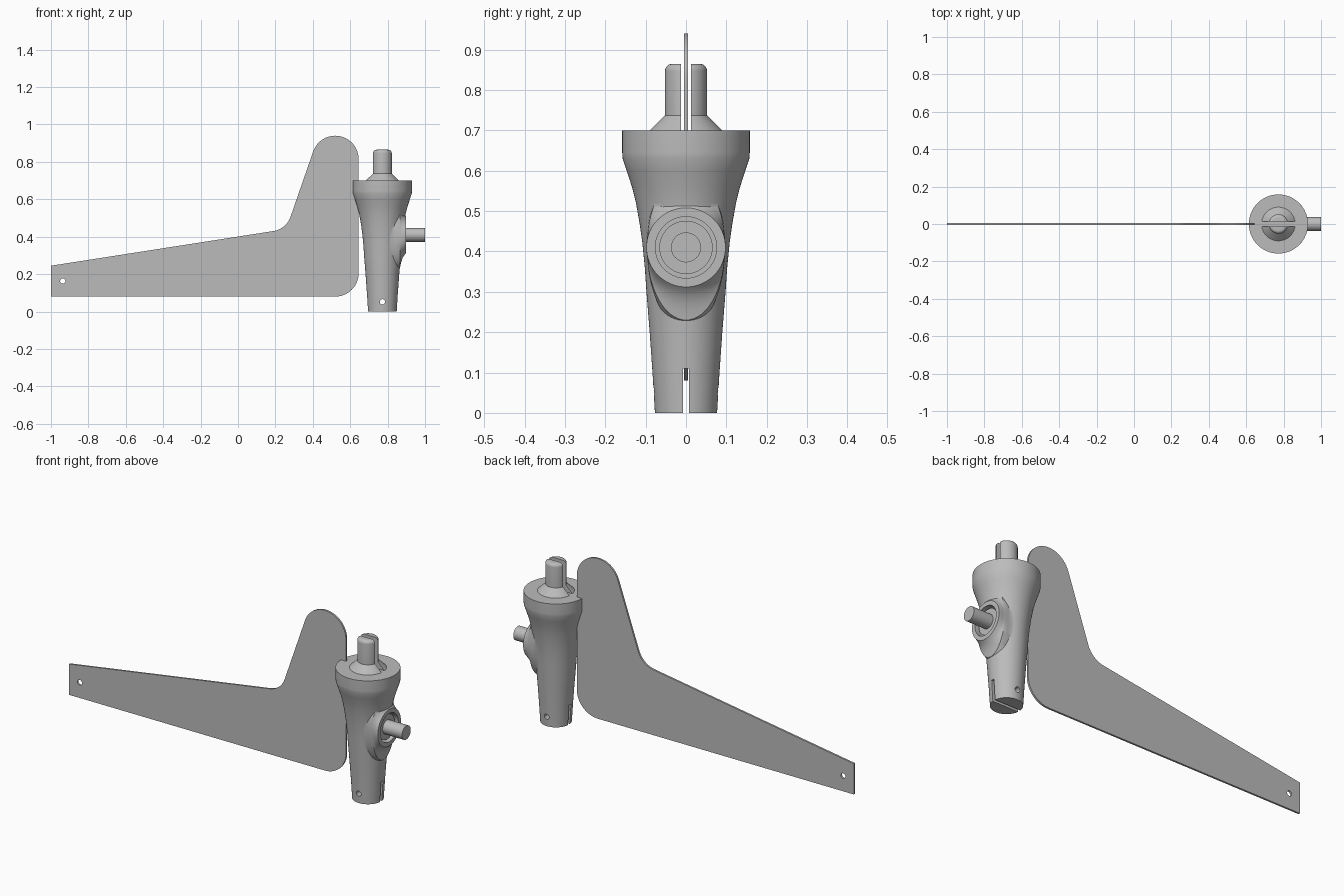
import bpy, bmesh, math
from mathutils import Matrix, Vector

cube = bpy.data.objects.get("Cube")
if cube:
    bpy.data.objects.remove(cube, do_unlink=True)

grey = bpy.data.materials.new("plain grey")
grey.use_nodes = True
COLOUR = (0.5, 0.5, 0.5, 1)
grey.diffuse_color = COLOUR
grey.node_tree.nodes["Principled BSDF"].inputs["Base Color"].default_value = COLOUR

AXIS = 0.772      # x of the hub's upright axis
SHAFT_Z = 0.41    # height of the side shaft
ALONG_X = Matrix.Translation((AXIS, 0, SHAFT_Z)) @ Matrix.Rotation(math.pi / 2, 4, 'Y')
UPRIGHT = Matrix.Translation((AXIS, 0, 0))


def finish(name, bm, matrix=Matrix.Identity(4)):
    bmesh.ops.transform(bm, matrix=matrix, verts=bm.verts)
    bmesh.ops.recalc_face_normals(bm, faces=bm.faces)
    mesh = bpy.data.meshes.new(name)
    bm.to_mesh(mesh)
    bm.free()
    mesh.materials.append(grey)
    obj = bpy.data.objects.new(name, mesh)
    bpy.context.collection.objects.link(obj)
    return obj


def loft(name, rings, matrix, sides=64):
    """Stack elliptical rings (height, radius a, radius b) and cap the ends."""
    bm = bmesh.new()
    loops = []
    for h, a, b in rings:
        loops.append([bm.verts.new((a * math.cos(t), b * math.sin(t), h))
                      for t in (2 * math.pi * i / sides for i in range(sides))])
    for lo, hi in zip(loops, loops[1:]):
        for i in range(sides):
            j = (i + 1) % sides
            bm.faces.new((lo[i], lo[j], hi[j], hi[i]))
    bm.faces.new(loops[0])
    bm.faces.new(loops[-1])
    return finish(name, bm, matrix)


def turned(name, profile, matrix=UPRIGHT):
    return loft(name, [(h, r, r) for h, r in profile], matrix)


def box(name, size, centre):
    bm = bmesh.new()
    bmesh.ops.create_cube(bm, size=1)
    return finish(name, bm, Matrix.Translation(centre) @ Matrix.Diagonal((*size, 1)))


def combine(obj, other, operation):
    mod = obj.modifiers.new(operation.title(), 'BOOLEAN')
    mod.operation, mod.object, mod.solver = operation, other, 'EXACT'
    bpy.context.view_layer.objects.active = obj
    bpy.ops.object.modifier_apply(modifier=mod.name)
    bpy.data.objects.remove(other, do_unlink=True)


def smooth(obj, angle=30):
    bpy.ops.object.select_all(action='DESELECT')
    obj.select_set(True)
    bpy.context.view_layer.objects.active = obj
    bpy.ops.object.shade_smooth_by_angle(angle=math.radians(angle))


def arc(cx, cz, r, start, end, steps=16):
    angles = [math.radians(start + (end - start) * i / steps) for i in range(steps + 1)]
    return [(cx + r * math.cos(a), cz + r * math.sin(a)) for a in angles]


# Tapered hub with a thick top flange
hub = turned("hub_body", [
    (0, .077), (.1, .083), (.2, .09), (.3, .098), (.36, .102), (.42, .108),
    (.47, .115), (.52, .124), (.56, .134), (.6, .147), (.63, .157),
    (.645, .158), (.7, .158)])

# Side boss, blending downwards into the hub
boss = loft("boss", [
    (.02, .2, .097), (.07, .2, .097), (.094, .18, .097), (.097, .16, .097),
    (.102, .14, .097), (.109, .122, .098), (.118, .108, .098), (.127, .098, .098)], ALONG_X)
combine(hub, boss, 'UNION')
combine(hub, turned("bore", [(.03, .076), (.2, .076)], ALONG_X), 'DIFFERENCE')

# Slot and cross pin hole at the foot
combine(hub, box("foot_slot", (.4, .016, .22), (AXIS, 0, 0)), 'DIFFERENCE')
pin = Matrix.Translation((AXIS, 0, .052)) @ Matrix.Rotation(math.pi / 2, 4, 'X')
combine(hub, turned("pin_hole", [(-.3, .014), (.3, .014)], pin), 'DIFFERENCE')
smooth(hub)

# Split post on a conical collar
post = turned("split_post", [(.69, .09), (.7, .09), (.737, .052)]
              + [(z, r) for r, z in arc(0.034, .847, .018, 0, 90, 6)])
combine(post, box("post_slot", (.4, .026, .4), (AXIS, 0, .9)), 'DIFFERENCE')
smooth(post)

# Side shaft with its stacked bearing discs
smooth(turned("side_shaft", [(.02, .037), (.228, .037)], ALONG_X))
for n in range(4):
    x = .035 + n * .022
    smooth(turned(f"bearing_disc_{n + 1}", [(x, .066), (x + .012, .066)], ALONG_X))

# Flat tail vane
outline = [(-1, .08)]
outline += arc(.52, .205, .125, -90, 0)
outline += arc(.52, .815, .125, 0, 160, 28)
outline += arc(.172, .544, .115, -20, -81.2)
outline += [(-1, .245)]
bm = bmesh.new()
face = bm.faces.new([bm.verts.new((x, -.005, z)) for x, z in outline])
side = bmesh.ops.extrude_face_region(bm, geom=[face])["geom"]
bmesh.ops.translate(bm, vec=Vector((0, .01, 0)),
                    verts=[v for v in side if isinstance(v, bmesh.types.BMVert)])
vane = finish("tail_vane", bm)
hole = Matrix.Translation((-.937, 0, .163)) @ Matrix.Rotation(math.pi / 2, 4, 'X')
combine(vane, turned("vane_hole", [(-.1, .014), (.1, .014)], hole), 'DIFFERENCE')
smooth(vane)
